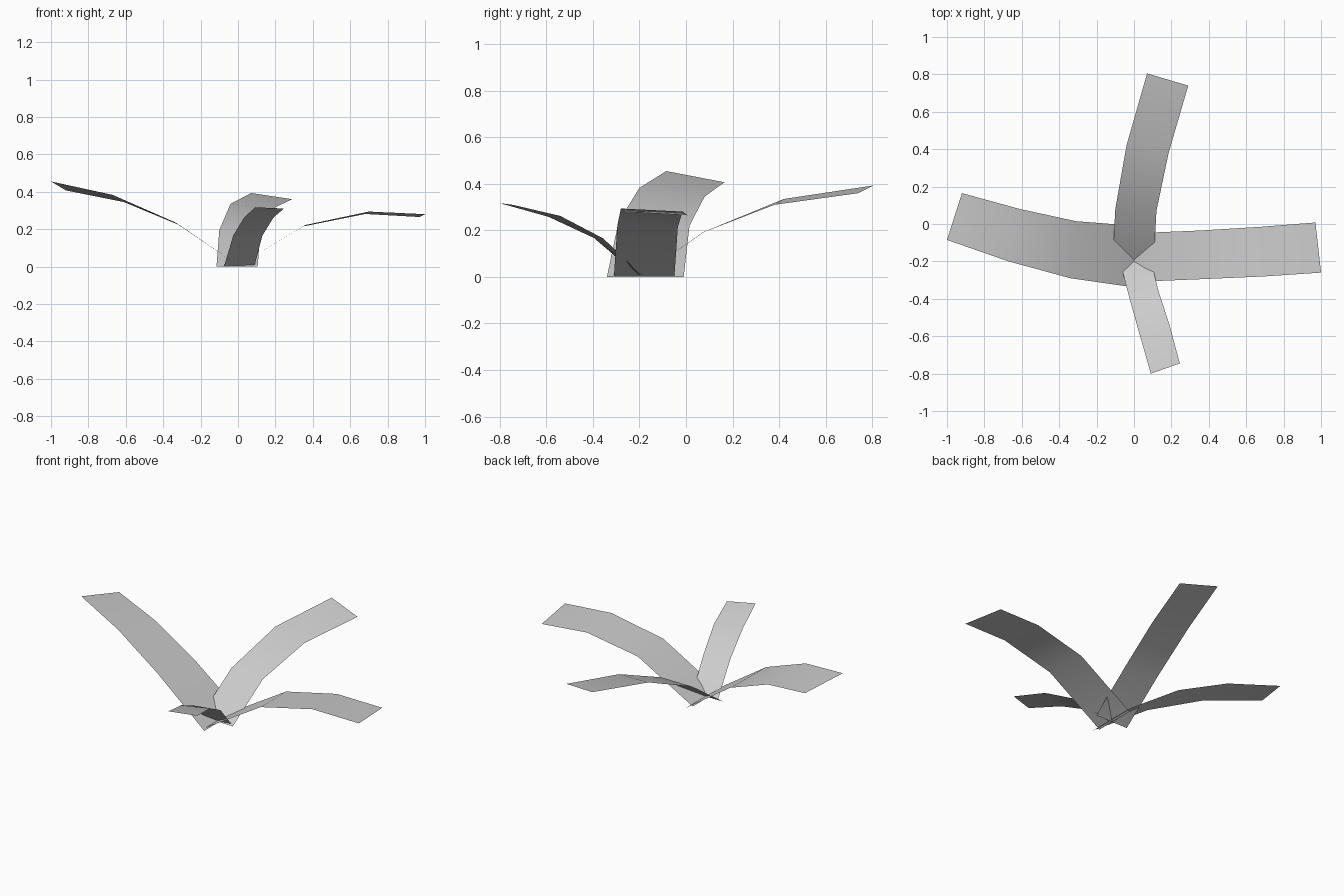
import bpy
import bmesh

cube = bpy.data.objects.get("Cube")
if cube:
    bpy.data.objects.remove(cube, do_unlink=True)

# Single plain grey
grey = bpy.data.materials.new("leaf grey")
grey.use_nodes = True
grey.diffuse_color = (0.6, 0.6, 0.6, 1)
grey.node_tree.nodes["Principled BSDF"].inputs["Base Color"].default_value = (0.6, 0.6, 0.6, 1)


def leaf(name, left, right):
    """Strip of quads between two edges, seen from the base looking outward."""
    bm = bmesh.new()
    rows = [(bm.verts.new(a), bm.verts.new(b)) for a, b in zip(left, right)]
    for (a, b), (c, d) in zip(rows, rows[1:]):
        bm.faces.new((a, b, d, c))
    mesh = bpy.data.meshes.new(name)
    bm.to_mesh(mesh)
    bm.free()
    mesh.materials.append(grey)
    mesh.shade_smooth()
    obj = bpy.data.objects.new(name, mesh)
    bpy.context.collection.objects.link(obj)
    return obj


# Four drooping blades sharing one root
leaf("back_leaf",
     [(-0.115, -0.20, 0), (-0.10, 0.08, 0.195), (-0.04, 0.42, 0.335), (0.07, 0.805, 0.393)],
     [(0.105, -0.20, 0), (0.12, 0.07, 0.19), (0.185, 0.38, 0.31), (0.29, 0.74, 0.36)])

leaf("front_leaf",
     [(0.09, -0.195, 0.01), (0.13, -0.355, 0.165), (0.19, -0.54, 0.262), (0.245, -0.745, 0.31)],
     [(-0.075, -0.20, 0), (-0.025, -0.395, 0.167), (0.03, -0.59, 0.258), (0.09, -0.80, 0.317)])

leaf("right_leaf",
     [(0.01, -0.34, 0), (-0.34, -0.29, 0.238), (-0.67, -0.20, 0.383), (-1.0, -0.085, 0.455)],
     [(0.01, -0.01, 0), (-0.31, 0.015, 0.22), (-0.61, 0.08, 0.345), (-0.92, 0.165, 0.407)])

leaf("left_leaf",
     [(-0.01, -0.05, 0), (0.35, -0.035, 0.215), (0.68, -0.015, 0.281), (0.97, 0.008, 0.265)],
     [(-0.01, -0.31, 0), (0.36, -0.295, 0.222), (0.70, -0.28, 0.294), (1.0, -0.26, 0.28)])
